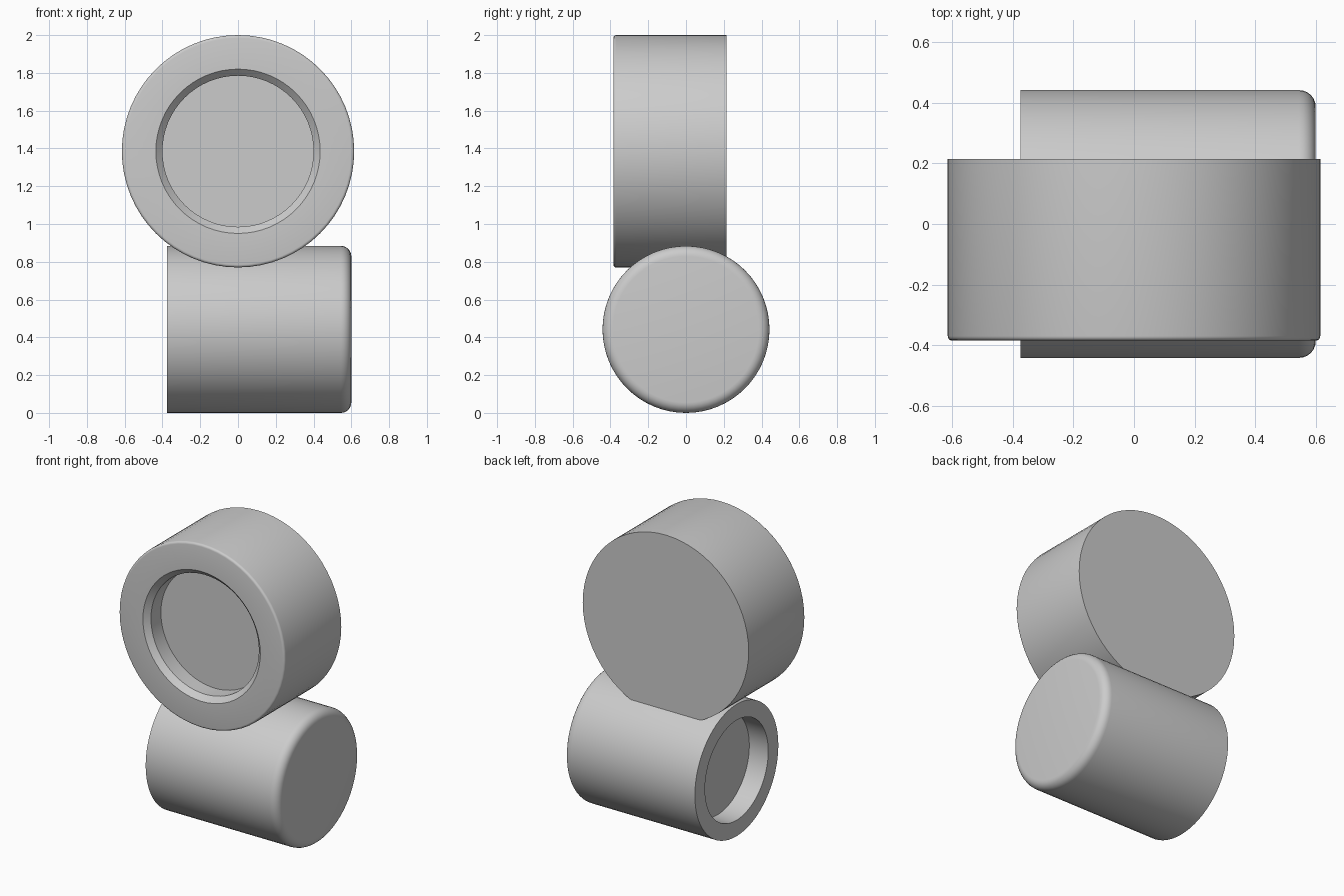
import bpy
import bmesh
from math import sin, cos, pi, radians

cube = bpy.data.objects.get("Cube")
if cube:
    bpy.data.objects.remove(cube, do_unlink=True)

SEGMENTS = 64

grey = bpy.data.materials.new("plain grey")
grey.use_nodes = True
colour = (0.6, 0.6, 0.6, 1)
grey.diffuse_color = colour
grey.node_tree.nodes["Principled BSDF"].inputs["Base Color"].default_value = colour


def rounded_rim(radius, top, size, steps=6):
    """Profile points of a quarter-round from the side wall to the top face."""
    angles = [i * pi / 2 / steps for i in range(steps + 1)]
    return [(radius - size + size * cos(a), top - size + size * sin(a)) for a in angles]


def turned(name, profile, location, rotation):
    """Closed solid turned from (radius, height) points, with flat end discs."""
    bm = bmesh.new()
    rings = []
    for r, h in profile:
        rings.append([bm.verts.new((r * cos(2 * pi * i / SEGMENTS),
                                    r * sin(2 * pi * i / SEGMENTS), h))
                      for i in range(SEGMENTS)])
    for a, b in zip(rings, rings[1:]):
        for i in range(SEGMENTS):
            j = (i + 1) % SEGMENTS
            bm.faces.new((a[i], a[j], b[j], b[i]))
    bm.faces.new(rings[0][::-1])
    bm.faces.new(rings[-1])
    bmesh.ops.recalc_face_normals(bm, faces=bm.faces)
    mesh = bpy.data.meshes.new(name)
    bm.to_mesh(mesh)
    bm.free()
    mesh.materials.append(grey)
    obj = bpy.data.objects.new(name, mesh)
    bpy.context.collection.objects.link(obj)
    obj.location = location
    obj.rotation_euler = rotation
    bpy.ops.object.select_all(action="DESELECT")
    obj.select_set(True)
    bpy.context.view_layer.objects.active = obj
    bpy.ops.object.shade_smooth_by_angle(angle=radians(30))
    return obj


# Upper drum: flat back, softened front rim, chamfered round recess
length = 0.6
upper = [(0.615, 0)] + rounded_rim(0.615, length, 0.015, 4)
upper += [(0.435, length), (0.4, length - 0.035), (0.4, length - 0.14)]
turned("upper_drum", upper, (0, 0.215, 1.385), (pi / 2, 0, 0))

# Lower drum: recessed left-hand end, rounded closed end
length = 0.975
lower = [(0.335, 0.14), (0.335, 0), (0.442, 0)]
lower += rounded_rim(0.442, length, 0.055)
turned("lower_drum", lower, (-0.375, 0, 0.442), (0, pi / 2, 0))
